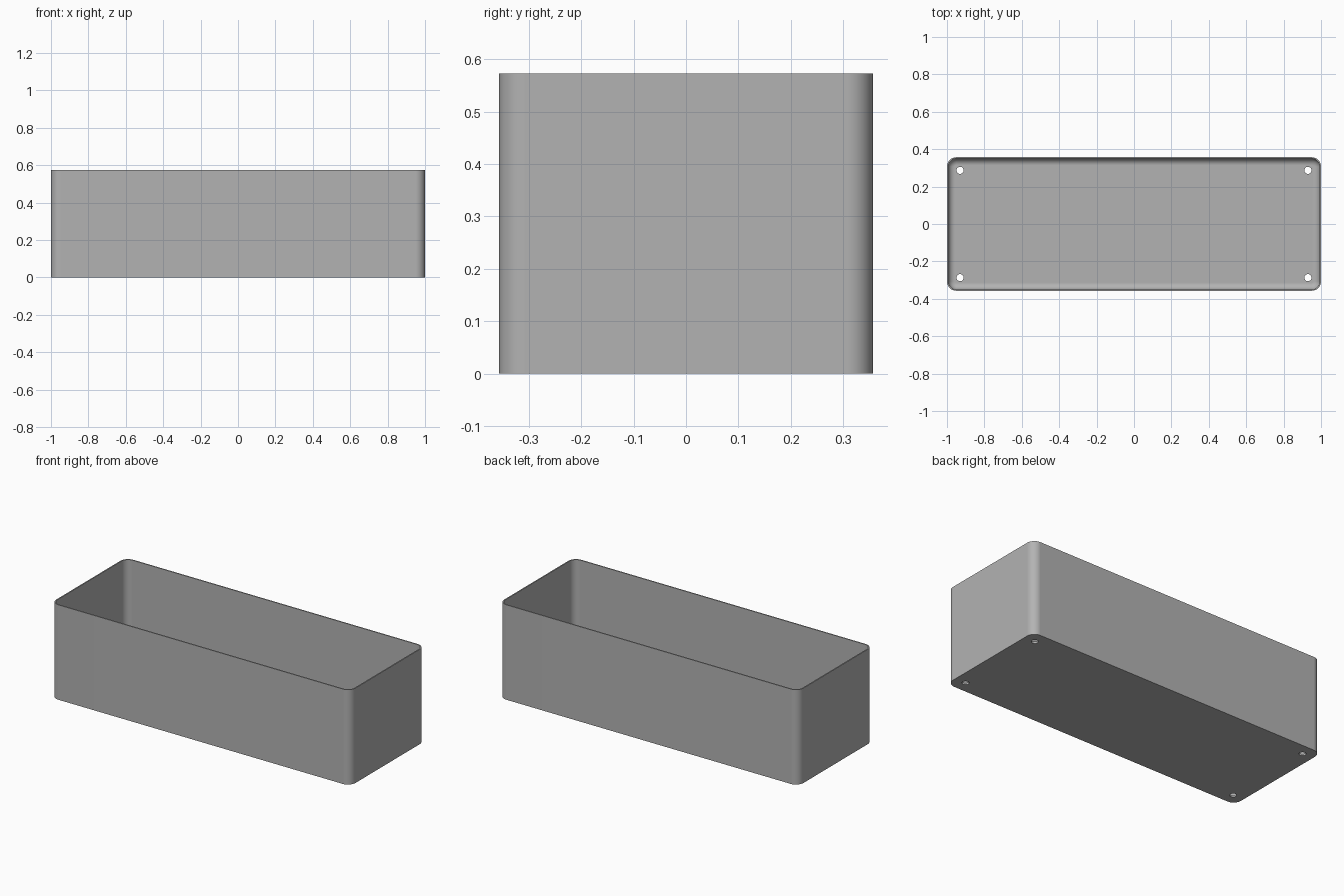
import bpy, bmesh
from math import sin, cos, pi

if "Cube" in bpy.data.objects:
    bpy.data.objects.remove(bpy.data.objects["Cube"])

HALF_X, HALF_Y, HEIGHT = 1.0, 0.357, 0.573
CORNER, WALL, FLOOR, FILLET = 0.05, 0.007, 0.011, 0.036
STEPS = 8

grey = bpy.data.materials.new("plain grey")
grey.use_nodes = True
colour = (0.45, 0.45, 0.45, 1)
grey.diffuse_color = colour
grey.node_tree.nodes["Principled BSDF"].inputs["Base Color"].default_value = colour


def rounded_ring(bm, inset, z):
    """Rounded rectangle of vertices, shrunk by inset, at height z."""
    radius = CORNER - inset
    ring = []
    for k, (sx, sy) in enumerate(((1, 1), (-1, 1), (-1, -1), (1, -1))):
        for i in range(STEPS + 1):
            a = (k + i / STEPS) * pi / 2
            ring.append(bm.verts.new((sx * (HALF_X - CORNER) + radius * cos(a),
                                      sy * (HALF_Y - CORNER) + radius * sin(a), z)))
    return ring


# Tray: outer wall, rim, inner wall, then a fillet down to the floor
profile = [(0, 0), (0, HEIGHT), (WALL, HEIGHT)]
for i in range(STEPS + 1):
    a = i / STEPS * pi / 2
    profile.append((WALL + FILLET * (1 - cos(a)), FLOOR + FILLET * (1 - sin(a))))

bm = bmesh.new()
rings = [rounded_ring(bm, *p) for p in profile]
for low, high in zip(rings, rings[1:]):
    for i in range(len(low)):
        j = (i + 1) % len(low)
        bm.faces.new((low[i], low[j], high[j], high[i]))
bm.faces.new(rings[0][::-1])
bm.faces.new(rings[-1])
mesh = bpy.data.meshes.new("tray")
bm.to_mesh(mesh)
bm.free()
mesh.materials.append(grey)
tray = bpy.data.objects.new("tray", mesh)
bpy.context.collection.objects.link(tray)

# Drain holes near the four corners
bm = bmesh.new()
for x in (-0.93, 0.93):
    for y in (-0.287, 0.287):
        made = bmesh.ops.create_cone(bm, cap_ends=True, segments=24, radius1=0.019,
                                     radius2=0.019, depth=0.1)
        bmesh.ops.translate(bm, verts=made["verts"], vec=(x, y, 0))
mesh = bpy.data.meshes.new("hole_cutter")
bm.to_mesh(mesh)
bm.free()
mesh.materials.append(grey)
cutter = bpy.data.objects.new("hole_cutter", mesh)
bpy.context.collection.objects.link(cutter)
cut = tray.modifiers.new("drain_holes", 'BOOLEAN')
cut.object = cutter
cut.operation = 'DIFFERENCE'
cut.solver = 'EXACT'

# Apply the cut, then smooth the rounded parts
bpy.ops.object.select_all(action='DESELECT')
tray.select_set(True)
bpy.context.view_layer.objects.active = tray
bpy.ops.object.modifier_apply(modifier=cut.name)
bpy.data.objects.remove(cutter)
bpy.ops.object.shade_smooth_by_angle(angle=pi / 6)
flat = tray.modifiers.new("even_shading", 'WEIGHTED_NORMAL')
flat.keep_sharp = True
